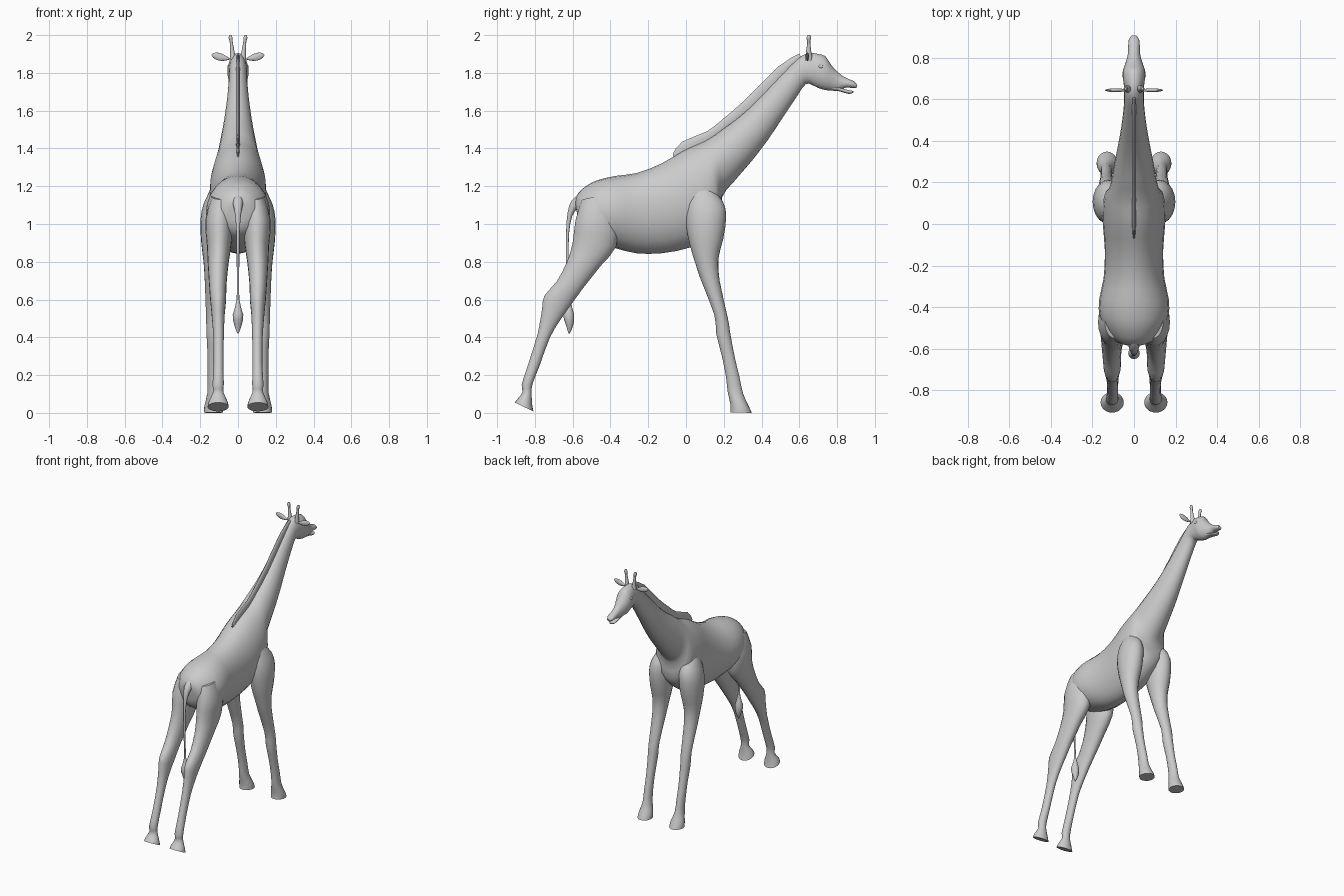
import bpy, bmesh, math
from mathutils import Vector

hide = bpy.data.materials.new("light grey")
hide.diffuse_color = (0.6, 0.6, 0.6, 1)


def spline(p0, p1, p2, p3, t):
    return 0.5 * (2 * p1 + (p2 - p0) * t + (2 * p0 - 5 * p1 + 4 * p2 - p3) * t * t
                  + (3 * p1 - p0 - 3 * p2 + p3) * t ** 3)


def loft(name, rings, segs=20, steps=2, mirror=False):
    """Skin oval rings given as (y1, z1, y2, z2, half width, centre x)."""
    keys = [Vector(r if len(r) == 6 else (*r, 0)) for r in rings]
    path = []
    for i in range(len(keys) - 1):
        a, d = keys[max(i - 1, 0)], keys[min(i + 2, len(keys) - 1)]
        path += [spline(a, keys[i], keys[i + 1], d, s / steps) for s in range(steps)]
    path.append(keys[-1])
    bm = bmesh.new()
    loops = []
    for y1, z1, y2, z2, w, cx in path:
        loop = []
        for k in range(segs):
            t = 2 * math.pi * k / segs
            c = math.cos(t) / 2
            loop.append(bm.verts.new((cx + w * math.sin(t),
                                      (y1 + y2) / 2 + c * (y1 - y2),
                                      (z1 + z2) / 2 + c * (z1 - z2))))
        loops.append(loop)
    for a, b in zip(loops, loops[1:]):
        for k in range(segs):
            n = (k + 1) % segs
            bm.faces.new((a[k], a[n], b[n], b[k]))
    bm.faces.new(loops[0])
    bm.faces.new(loops[-1])
    return finish(name, bm, mirror)


def finish(name, bm, mirror=False):
    bmesh.ops.recalc_face_normals(bm, faces=bm.faces)
    me = bpy.data.meshes.new(name)
    bm.to_mesh(me)
    bm.free()
    me.materials.append(hide)
    ob = bpy.data.objects.new(name, me)
    bpy.context.collection.objects.link(ob)
    if mirror:
        ob.modifiers.new("mirror", "MIRROR")
    bpy.ops.object.select_all(action="DESELECT")
    ob.select_set(True)
    bpy.context.view_layer.objects.active = ob
    bpy.ops.object.shade_smooth_by_angle(angle=math.radians(50))
    return ob


# Trunk and neck: top point, bottom point, half width
trunk = [
    (-.587, 1.12, -.575, 1.04, .035),
    (-.57, 1.165, -.56, .97, .09),
    (-.52, 1.207, -.50, .92, .135),
    (-.46, 1.235, -.43, .89, .165),
    (-.37, 1.255, -.36, .868, .168),
    (-.26, 1.27, -.26, .845, .146),
    (-.13, 1.32, -.13, .845, .14),
    (-.02, 1.385, .02, .875, .15),
    (.05, 1.418, .12, .93, .15),
    (.10, 1.44, .19, 1.02, .14),
    (.15, 1.47, .19, 1.14, .12),
    (.19, 1.50, .25, 1.22, .107),
    (.26, 1.55, .345, 1.33, .092),
    (.336, 1.615, .43, 1.44, .076),
    (.43, 1.71, .52, 1.575, .06),
    (.52, 1.805, .59, 1.68, .05),
    (.575, 1.86, .635, 1.742, .047),
]
# Skull and upper muzzle
skull = [
    (.615, 1.892, .67, 1.735, .048),
    (.66, 1.905, .70, 1.72, .05),
    (.70, 1.90, .735, 1.71, .056),
    (.738, 1.888, .76, 1.707, .05),
    (.77, 1.84, .79, 1.705, .039),
    (.82, 1.79, .81, 1.708, .03),
    (.86, 1.768, .845, 1.722, .028),
    (.89, 1.755, .88, 1.72, .025),
    (.907, 1.735, .902, 1.72, .013),
]
loft("body_neck_and_head", trunk + skull, 24)

loft("lower_jaw", [
    (.77, 1.74, .77, 1.708, .025),
    (.81, 1.725, .81, 1.703, .025),
    (.85, 1.711, .847, 1.692, .023),
    (.875, 1.706, .87, 1.689, .018),
    (.888, 1.704, .887, 1.696, .008),
], 14)

# Legs: rear point, front point, half width, centre x
loft("hind_leg", [
    (-.55, 1.13, -.40, 1.16, .05, .09),
    (-.585, 1.02, -.36, 1.02, .073, .10),
    (-.60, .90, -.37, .88, .065, .10),
    (-.63, .80, -.45, .78, .055, .105),
    (-.685, .695, -.545, .66, .046, .107),
    (-.75, .62, -.61, .57, .042, .105),
    (-.762, .55, -.66, .50, .035, .105),
    (-.785, .42, -.72, .40, .028, .103),
    (-.835, .26, -.775, .25, .026, .103),
    (-.87, .15, -.812, .155, .03, .105),
    (-.865, .11, -.817, .11, .028, .105),
    (-.895, .07, -.815, .05, .05, .105),
    (-.907, .055, -.808, .008, .056, .105),
], mirror=True)
loft("front_leg", [
    (.03, 1.21, .13, 1.20, .035, .10),
    (.005, 1.10, .195, 1.12, .066, .115),
    (0, 1.00, .213, 1.04, .077, .122),
    (.02, .89, .197, .92, .07, .125),
    (.05, .79, .172, .82, .055, .128),
    (.08, .70, .178, .70, .046, .13),
    (.15, .52, .222, .50, .037, .132),
    (.16, .42, .233, .43, .034, .133),
    (.19, .30, .257, .30, .028, .133),
    (.212, .19, .283, .19, .028, .133),
    (.22, .115, .303, .10, .03, .132),
    (.235, .045, .335, .03, .048, .13),
    (.235, .003, .348, 0, .05, .13),
], mirror=True)

# Mane: thin ridge along the neck
loft("mane", [
    (-.07, 1.372, -.065, 1.345, .004),
    (-.02, 1.436, .0, 1.36, .009),
    (.11, 1.49, .13, 1.43, .01),
    (.20, 1.56, .23, 1.51, .01),
    (.31, 1.655, .35, 1.60, .01),
    (.49, 1.835, .53, 1.78, .01),
    (.60, 1.902, .62, 1.86, .008),
], 10)

# Tail with tuft
loft("tail", [
    (-.56, 1.165, -.55, 1.08, .03),
    (-.605, 1.125, -.575, 1.08, .026),
    (-.627, 1.06, -.603, 1.04, .016),
    (-.635, .95, -.619, .95, .009),
    (-.635, .80, -.621, .80, .007),
    (-.628, .60, -.612, .60, .007),
    (-.65, .52, -.592, .52, .028),
    (-.637, .47, -.598, .46, .02),
    (-.622, .42, -.616, .42, .003),
], 12)

# Horns: rear point, front point, half width, centre x
loft("horn", [
    (.628, 1.86, .672, 1.86, .018, .026),
    (.637, 1.92, .662, 1.92, .011, .031),
    (.642, 1.965, .658, 1.965, .008, .036),
    (.637, 1.985, .663, 1.985, .011, .039),
    (.645, 2.0, .656, 2.0, .005, .04),
], 12, mirror=True)

# Ears: flattened leaf shapes pointing outwards
bm = bmesh.new()
bmesh.ops.create_uvsphere(bm, u_segments=12, v_segments=10, radius=1)
for v in bm.verts:
    x, y, z = v.co
    taper = 0.75 + 0.35 * x - 0.3 * x * x
    v.co = (.088 + .052 * x, .643 + .009 * y, 1.883 + .011 * x + .026 * z * taper)
finish("ear", bm, True)

# Eyes
bm = bmesh.new()
bmesh.ops.create_uvsphere(bm, u_segments=12, v_segments=8, radius=1)
for v in bm.verts:
    x, y, z = v.co
    v.co = (.048 + .009 * x, .714 + .014 * y, 1.833 + .01 * z)
finish("eye", bm, True)
